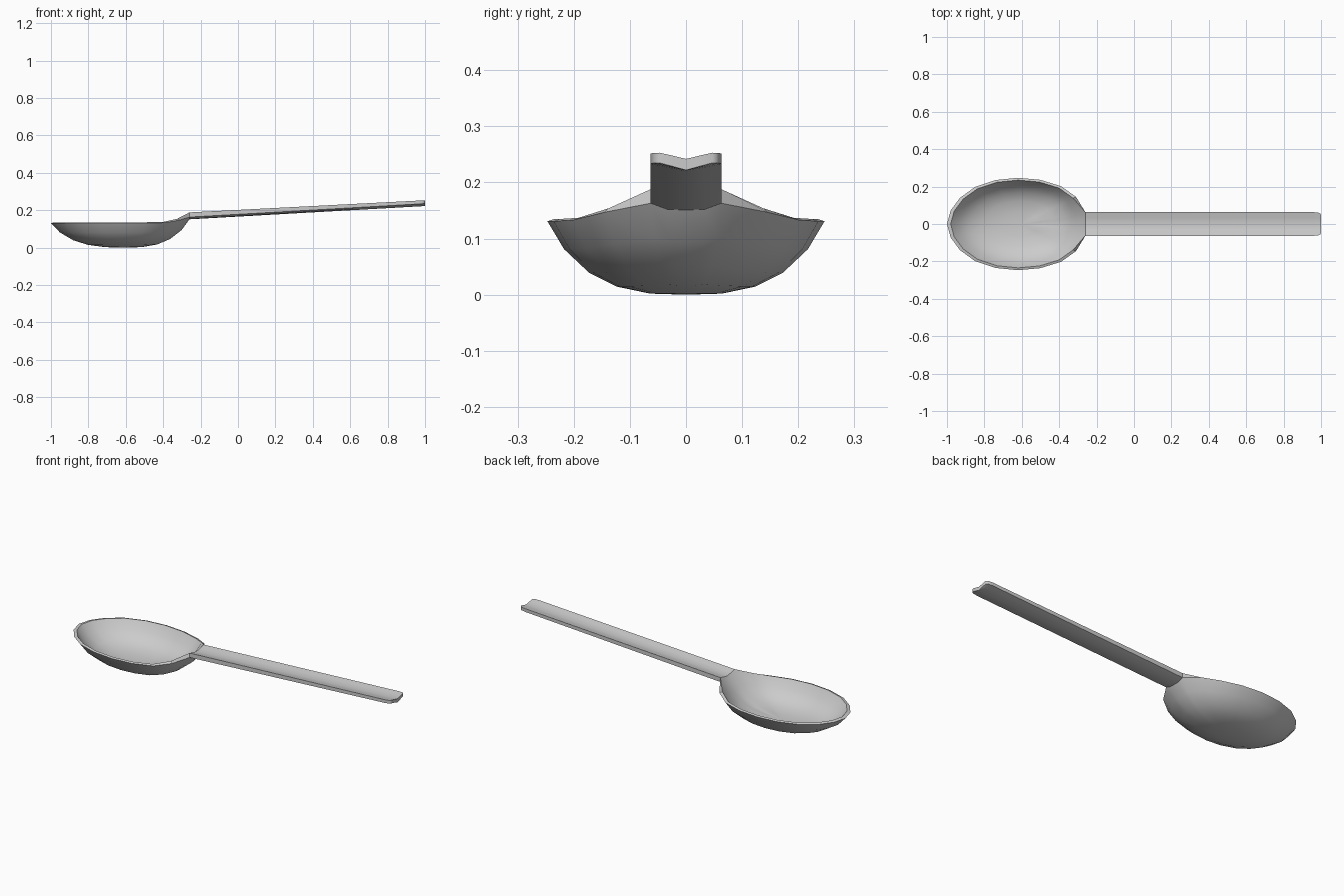
import bpy, bmesh, math

if "Cube" in bpy.data.objects:
    bpy.data.objects.remove(bpy.data.objects["Cube"])

# Half outline of the bowl rim, tip to neck: x, y, outer z, inner z
HALF = [(-1, 0, .131, .135), (-.98, .073, .131, .135), (-.93, .14, .131, .135),
        (-.85, .198, .131, .135), (-.74, .235, .131, .135), (-.62, .247, .131, .135),
        (-.5, .236, .131, .135), (-.39, .202, .133, .137), (-.31, .145, .147, .154),
        (-.26, .063, .163, .188), (-.26, .033, .152, .180), (-.26, 0, .151, .174)]
RIM = HALF + [(x, -y, a, b) for x, y, a, b in HALF[-2:0:-1]]
N = len(RIM)
NECK = range(9, 14)               # rim points where the handle starts
CX = -.605
# Bowl rings: distance from centre, height fraction
OUTER = [(.26, .015), (.5, .11), (.7, .3), (.88, .62), (1, 1)]
INNER = [(.95, 1), (.84, .64), (.68, .36), (.5, .21), (.26, .125)]

bm = bmesh.new()


def ring(t, h, inner):
    out = []
    for i, (x, y, zo, zi) in enumerate(RIM):
        s = 1 if (inner and h == 1 and i in NECK) else t
        out.append(bm.verts.new((CX + (x - CX) * s, y * s, h * (zi if inner else zo))))
    return out


def bridge(a, b, skip=()):
    n = len(a)
    for i in range(n):
        j = (i + 1) % n
        if i not in skip:
            bm.faces.new((a[i], a[j], b[j], b[i]))


# Bowl: outer shell, rim lip and inner shell
outer = [ring(t, h, False) for t, h in OUTER]
inner = [ring(t, h, True) for t, h in INNER]
rings = outer + inner
for k in range(len(rings) - 1):
    lip = k == len(outer) - 1
    bridge(rings[k], rings[k + 1], skip=range(9, 13) if lip else ())
for loop, z in ((rings[0], 0), (rings[-1], .0155)):
    c = bm.verts.new((CX, 0, z))
    for i in range(N):
        bm.faces.new((loop[i], loop[(i + 1) % N], c))

# Handle: shallow V section swept from the neck to the rounded end
prev = [outer[-1][i] for i in NECK] + [inner[0][i] for i in reversed(NECK)]
END_Z = [.235, .229, .222, .229, .235, .253, .248, .242, .248, .253]
start = [v.co.copy() for v in prev]
for x, w in ((.965, 1), (.988, .95), (.997, .87), (1, .75)):
    f = (x + .26) / 1.26
    cur = [bm.verts.new((x, c.y * w, c.z + (e - c.z) * f)) for c, e in zip(start, END_Z)]
    bridge(prev, cur)
    prev = cur
for i in range(4):
    bm.faces.new((prev[i], prev[i + 1], prev[8 - i], prev[9 - i]))

bmesh.ops.recalc_face_normals(bm, faces=bm.faces)
mesh = bpy.data.meshes.new("spoon")
bm.to_mesh(mesh)
bm.free()
spoon = bpy.data.objects.new("spoon", mesh)
bpy.context.collection.objects.link(spoon)
bpy.context.view_layer.objects.active = spoon
spoon.select_set(True)
bpy.ops.object.shade_smooth_by_angle(angle=math.radians(40))
